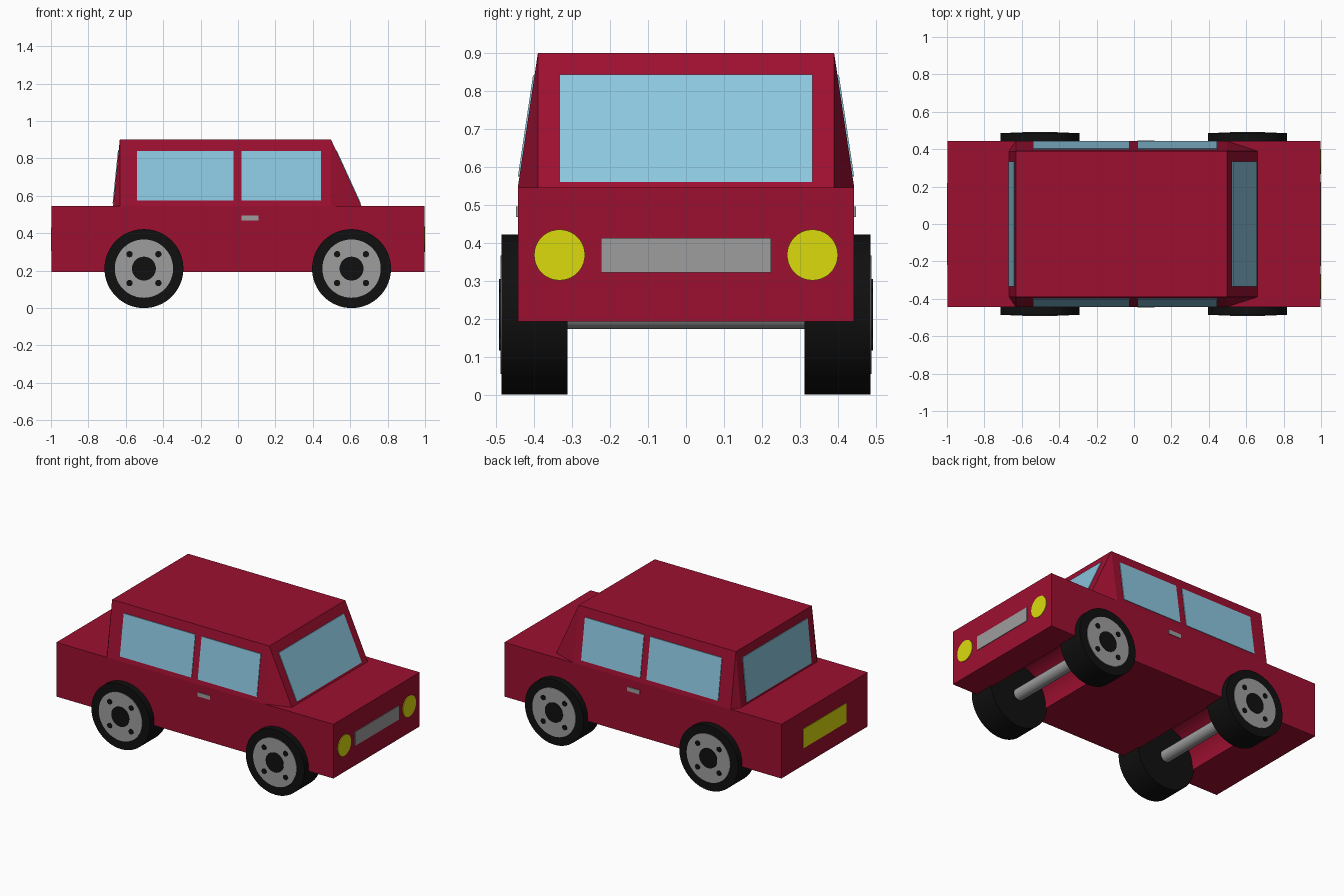
import bpy, bmesh
from math import sin, cos, pi, radians
from mathutils import Vector

cube = bpy.data.objects.get("Cube")
if cube:
    bpy.data.objects.remove(cube)


def material(name, color):
    m = bpy.data.materials.new(name)
    m.use_nodes = True
    m.diffuse_color = (*color, 1)
    m.node_tree.nodes["Principled BSDF"].inputs["Base Color"].default_value = (*color, 1)
    return m


RED = material("crimson_paint", (0.34, 0.005, 0.03))
GLASS = material("blue_glass", (0.26, 0.57, 0.74))
GREY = material("grey_metal", (0.34, 0.34, 0.34))
YELLOW = material("yellow_lamp", (0.71, 0.71, 0.004))
BLACK = material("black_rubber", (0.005, 0.005, 0.005))


def finish(name, bm, mat, smooth=False):
    bmesh.ops.recalc_face_normals(bm, faces=bm.faces)
    mesh = bpy.data.meshes.new(name)
    bm.to_mesh(mesh)
    bm.free()
    mesh.materials.append(mat)
    obj = bpy.data.objects.new(name, mesh)
    bpy.context.collection.objects.link(obj)
    if smooth:
        bpy.ops.object.select_all(action='DESELECT')
        obj.select_set(True)
        bpy.context.view_layer.objects.active = obj
        bpy.ops.object.shade_smooth_by_angle(angle=radians(35))
    return obj


def prism(name, pts, vec, mat, smooth=False):
    """Extrude a flat outline along a vector."""
    bm = bmesh.new()
    face = bm.faces.new([bm.verts.new(p) for p in pts])
    ext = bmesh.ops.extrude_face_region(bm, geom=[face], use_keep_orig=True)
    moved = [v for v in ext["geom"] if isinstance(v, bmesh.types.BMVert)]
    bmesh.ops.translate(bm, verts=moved, vec=Vector(vec))
    return finish(name, bm, mat, smooth)


def disc(name, x, z, r, y0, y1, mat, n=48):
    """Cylinder lying along y."""
    pts = [(x + r * cos(2 * pi * i / n), y0, z + r * sin(2 * pi * i / n)) for i in range(n)]
    return prism(name, pts, (0, y1 - y0, 0), mat, True)


# Main dimensions
END, HALF_W, FLOOR, DECK, ROOF = 0.996, 0.443, 0.193, 0.545, 0.9
ROOF_W, ROOF_BACK, ROOF_FRONT = 0.39, -0.632, 0.498
BASE_BACK, BASE_FRONT = -0.668, 0.66
AXLES = {"rear": -0.503, "front": 0.607}
WHEEL_R, WELL_R = 0.211, 0.2
PLATE = 0.004

# Lower body: side profile with wheel wells, extruded across the width
outline = [(END, FLOOR), (END, DECK), (-END, DECK), (-END, FLOOR)]
for cx in AXLES.values():
    outline.append((cx - WELL_R, FLOOR))
    outline += [(cx - WELL_R * cos(pi * i / 24), WHEEL_R + WELL_R * sin(pi * i / 24))
                for i in range(25)]
    outline.append((cx + WELL_R, FLOOR))
prism("lower_body", [(x, -HALF_W, z) for x, z in outline], (0, 2 * HALF_W, 0), RED)

# Cabin: rectangular roof above a base with clipped corners
bm = bmesh.new()
quad = [(ROOF_FRONT, 1), (ROOF_BACK, 1), (ROOF_BACK, -1), (ROOF_FRONT, -1)]
top = [bm.verts.new((x, s * ROOF_W, ROOF)) for x, s in quad]
side = [bm.verts.new((x, s * HALF_W, DECK)) for x, s in quad]
end = [bm.verts.new((BASE_FRONT if x > 0 else BASE_BACK, s * ROOF_W, DECK)) for x, s in quad]
bm.faces.new(top)
bm.faces.new([end[0], side[0], side[1], end[1], end[2], side[2], side[3], end[3]])
for a, b, base in ((0, 1, side), (1, 2, end), (2, 3, side), (3, 0, end)):
    bm.faces.new([top[a], top[b], base[b], base[a]])
for t, s, e in zip(top, side, end):
    bm.faces.new([t, s, e])
finish("cabin", bm, RED)


def slope(z, low, high):
    return low + (high - low) * (z - DECK) / (ROOF - DECK)


# Windscreen and rear window
for name, low, high, d in (("windscreen", BASE_FRONT, ROOF_FRONT, 1),
                           ("rear_window", BASE_BACK, ROOF_BACK, -1)):
    pts = [(slope(z, low, high), y, z)
           for y, z in ((-0.333, 0.56), (0.333, 0.56), (0.333, 0.843), (-0.333, 0.843))]
    prism(name, pts, (d * PLATE, 0, 0), GLASS)

# Side windows and door handles
for label, s in (("left", 1), ("right", -1)):
    for pos, x0, x1 in (("rear", -0.54, -0.025), ("front", 0.02, 0.445)):
        pts = [(x, s * slope(z, HALF_W, ROOF_W), z)
               for x, z in ((x0, 0.575), (x1, 0.575), (x1, 0.84), (x0, 0.84))]
        prism(f"{label}_{pos}_window", pts, (0, s * PLATE, 0), GLASS)
    handle = [(x, s * HALF_W, z)
              for x, z in ((0.02, 0.468), (0.11, 0.468), (0.11, 0.495), (0.02, 0.495))]
    prism(f"{label}_door_handle", handle, (0, s * PLATE, 0), GREY)

    # Headlight
    lamp = [(END, s * 0.333 + 0.067 * cos(2 * pi * i / 40), 0.368 + 0.067 * sin(2 * pi * i / 40))
            for i in range(40)]
    prism(f"{label}_headlight", lamp, (PLATE, 0, 0), YELLOW)

    # Wheels: tyre, rim, hub and bolt holes
    for pos, cx in AXLES.items():
        name = f"{label}_{pos}"
        disc(f"{name}_tyre", cx, WHEEL_R, WHEEL_R, s * 0.312, s * 0.486, BLACK, 64)
        disc(f"{name}_rim", cx, WHEEL_R, 0.156, s * 0.48, s * 0.489, GREY)
        disc(f"{name}_hub", cx, WHEEL_R, 0.064, s * 0.485, s * 0.492, BLACK, 32)
        for i in range(4):
            a = pi / 4 + i * pi / 2
            disc(f"{name}_bolt_{i + 1}", cx + 0.109 * cos(a), WHEEL_R + 0.109 * sin(a),
                 0.017, s * 0.485, s * 0.492, BLACK, 16)

# Axles
for pos, cx in AXLES.items():
    disc(f"{pos}_axle", cx, WHEEL_R, 0.038, -0.32, 0.32, GREY, 32)

# Grille and rear number panel
for name, d, w, z0, z1, mat in (("grille", 1, 0.224, 0.322, 0.412, GREY),
                                ("rear_panel", -1, 0.22, 0.305, 0.43, YELLOW)):
    pts = [(d * END, y, z) for y, z in ((-w, z0), (w, z0), (w, z1), (-w, z1))]
    prism(name, pts, (d * PLATE, 0, 0), mat)
